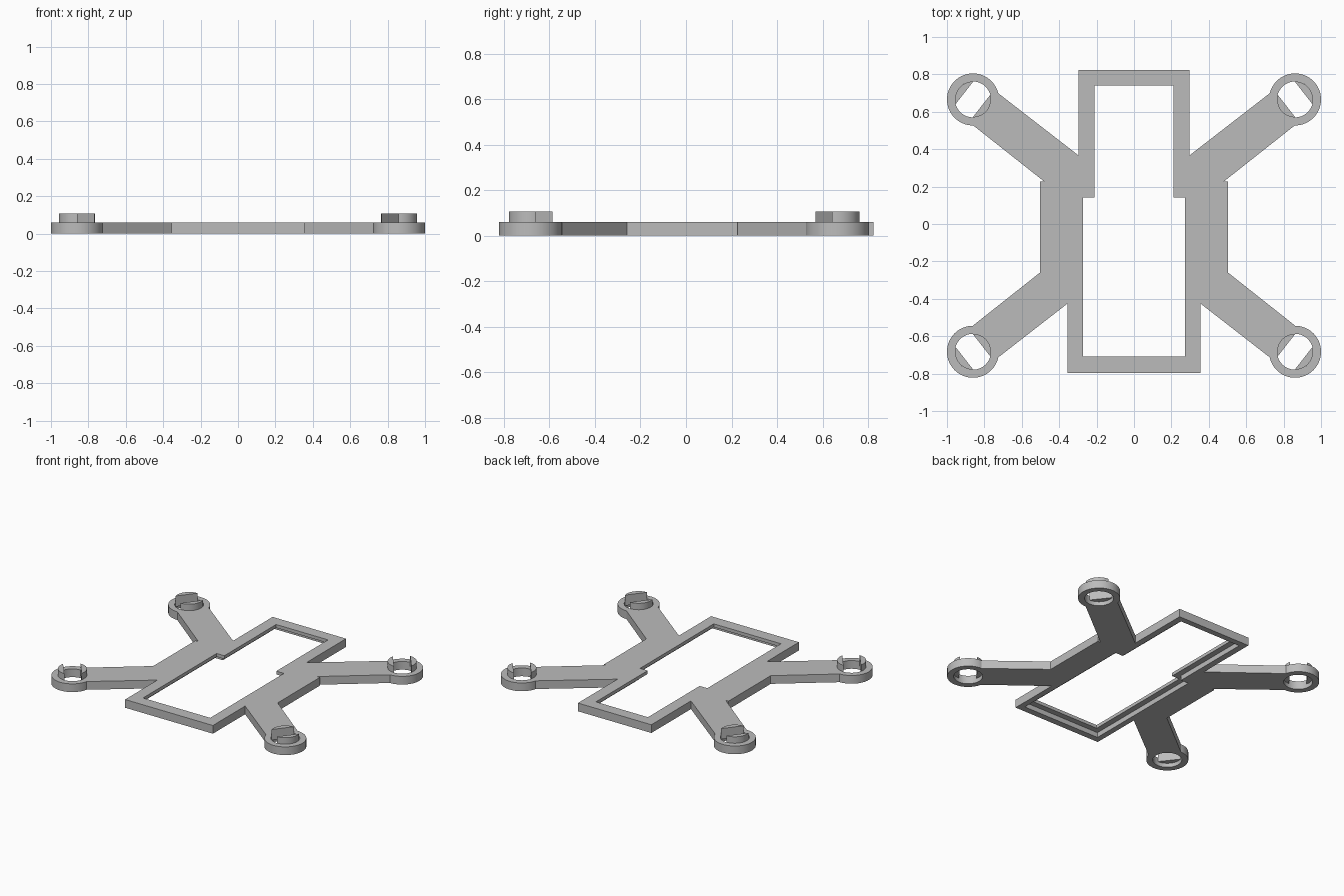
import bpy, bmesh, math

if "Cube" in bpy.data.objects:
    bpy.data.objects.remove(bpy.data.objects["Cube"], do_unlink=True)

grey = bpy.data.materials.new("plain grey")
grey.use_nodes = True
grey.diffuse_color = (0.5, 0.5, 0.5, 1)
grey.node_tree.nodes["Principled BSDF"].inputs["Base Color"].default_value = (0.5, 0.5, 0.5, 1)

THICK = 0.06
LIP = 0.036          # height of the ledge under the thin lip
TAB_BASE, TAB_TOP = 0.03, 0.107
RING_R, HOLE_R = 0.139, 0.096
RING_X = 0.861
RING_YS = {"back": 0.666, "front": -0.683}


def prism(name, points, z0, z1):
    """Extrude a flat outline from z0 to z1."""
    bm = bmesh.new()
    face = bm.faces.new([bm.verts.new((x, y, z0)) for x, y in points])
    ext = bmesh.ops.extrude_face_region(bm, geom=[face])
    top = [v for v in ext["geom"] if isinstance(v, bmesh.types.BMVert)]
    bmesh.ops.translate(bm, verts=top, vec=(0, 0, z1 - z0))
    bmesh.ops.recalc_face_normals(bm, faces=bm.faces)
    mesh = bpy.data.meshes.new(name)
    bm.to_mesh(mesh)
    bm.free()
    mesh.materials.append(grey)
    obj = bpy.data.objects.new(name, mesh)
    bpy.context.collection.objects.link(obj)
    return obj


def mirrored(half):
    return half + [(-x, y) for x, y in reversed(half)]


def arc(cx, cy, r, start, end, steps):
    return [(cx + r * math.cos(start + (end - start) * i / steps),
             cy + r * math.sin(start + (end - start) * i / steps)) for i in range(steps + 1)]


def circle(cx, cy, r):
    return arc(cx, cy, r, 0, math.tau, 64)[:-1]


def select(obj):
    bpy.ops.object.select_all(action="DESELECT")
    obj.select_set(True)
    bpy.context.view_layer.objects.active = obj


def combine(target, other, operation):
    select(target)
    mod = target.modifiers.new(operation.lower(), "BOOLEAN")
    mod.operation, mod.object, mod.solver = operation, other, "EXACT"
    bpy.ops.object.modifier_apply(modifier=mod.name)
    bpy.data.objects.remove(other, do_unlink=True)


def opening(grow):
    """Stepped battery opening, widened by grow on every side."""
    return mirrored([(0.21 + grow, 0.74 + grow), (0.21 + grow, 0.142 + grow),
                     (0.272 + grow, 0.142 + grow), (0.272 + grow, -0.709 - grow)])


# Frame plate with four arms
back_y, front_y = RING_YS["back"], RING_YS["front"]
frame = prism("frame", mirrored([
    (0.297, 0.824), (0.297, 0.367),
    (0.727, 0.700), (RING_X, back_y), (RING_X, 0.528),
    (0.48, 0.227), (0.503, 0.227), (0.503, -0.26),
    (RING_X, -0.543), (RING_X, front_y), (0.727, -0.714),
    (0.355, -0.425), (0.355, -0.797)]), 0, THICK)

# Motor rings at the arm ends
spots = [(side, y) for side in (1, -1) for y in RING_YS.values()]
for side, y in spots:
    combine(frame, prism("ring", circle(side * RING_X, y, RING_R), 0, THICK), "UNION")
for side, y in spots:
    combine(frame, prism("bore", circle(side * RING_X, y, HOLE_R), -0.1, 0.2), "DIFFERENCE")

# Central opening with a ledge recessed into the underside
combine(frame, prism("opening", opening(0), -0.1, 0.2), "DIFFERENCE")
combine(frame, prism("ledge", opening(0.042), -0.1, LIP), "DIFFERENCE")
select(frame)
bpy.ops.object.shade_smooth_by_angle(angle=math.radians(30))

# Pairs of raised tabs inside each ring, lined up with the arm
HALF = math.radians(53)
for side, side_name in ((1, "left"), (-1, "right")):
    for end, y in RING_YS.items():
        arm = math.atan2(math.copysign(0.3, y), side * 0.384)
        for turn, place in ((0, "outer"), (math.pi, "inner")):
            mid = arm + turn
            tab = prism(f"{end}_{side_name}_{place}_tab",
                        arc(side * RING_X, y, HOLE_R, mid - HALF, mid + HALF, 20),
                        TAB_BASE, TAB_TOP)
            select(tab)
            bpy.ops.object.shade_smooth_by_angle(angle=math.radians(30))
